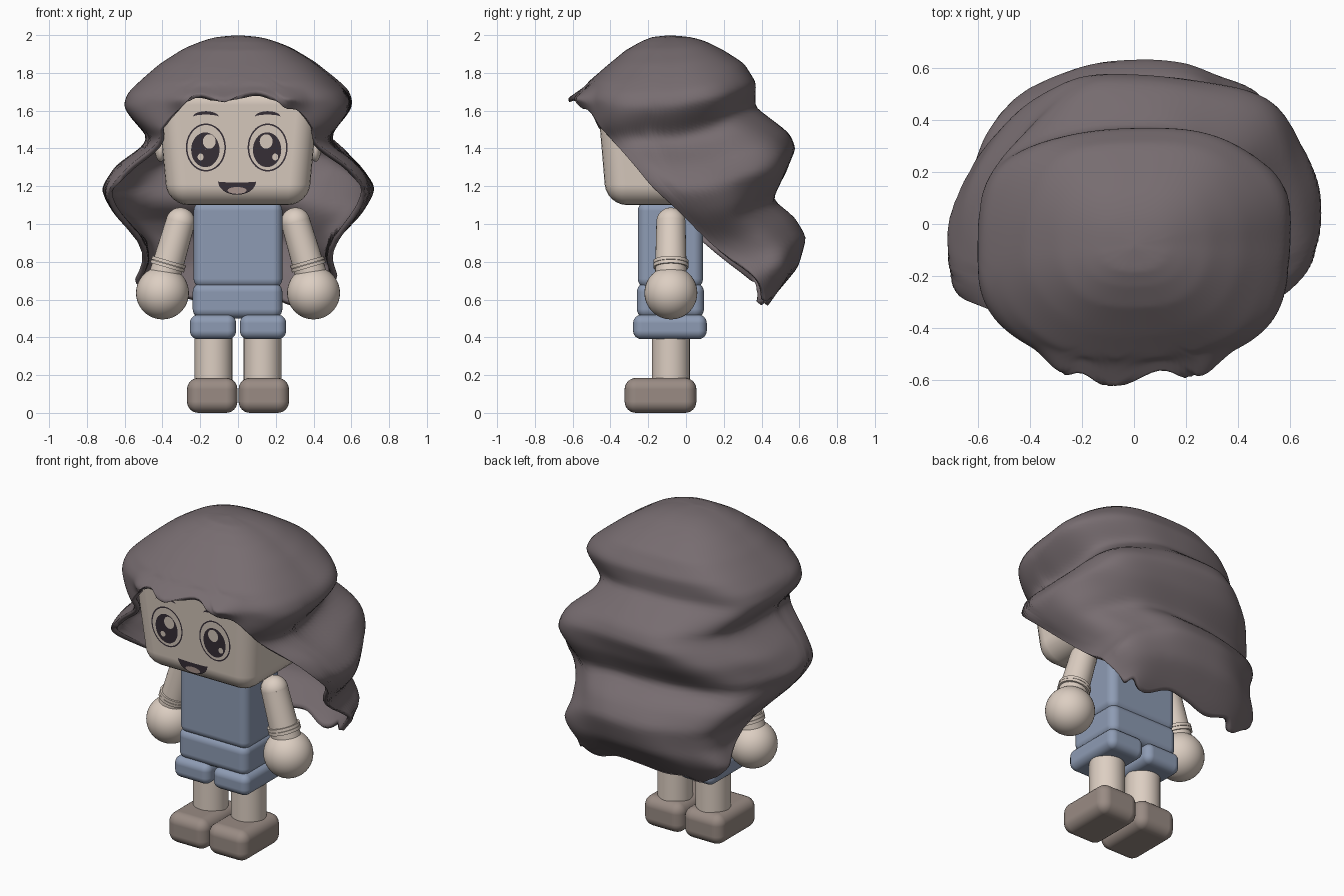
import bpy, bmesh
from math import sin, cos, pi, radians, exp
from mathutils import Vector, Matrix

cube = bpy.data.objects.get("Cube")
if cube:
    bpy.data.objects.remove(cube)


def material(name, rgb):
    m = bpy.data.materials.new(name)
    m.use_nodes = True
    m.diffuse_color = (*rgb, 1)
    m.node_tree.nodes["Principled BSDF"].inputs["Base Color"].default_value = (*rgb, 1)
    return m


SKIN = material("skin", (0.72, 0.62, 0.54))
HAIR = material("hair_brown", (0.185, 0.152, 0.163))
BLUE = material("denim_blue", (0.27, 0.33, 0.455))
SHOE = material("shoe_brown", (0.32, 0.26, 0.23))
DARK = material("dark_ink", (0.04, 0.03, 0.04))
TONGUE = material("tongue", (0.42, 0.32, 0.29))


def finish(name, bm, mat):
    mesh = bpy.data.meshes.new(name)
    bm.to_mesh(mesh)
    bm.free()
    mesh.materials.append(mat)
    mesh.shade_smooth()
    ob = bpy.data.objects.new(name, mesh)
    bpy.context.collection.objects.link(ob)
    return ob


def rounded_box(name, lo, hi, bevel, mat, taper=None):
    bm = bmesh.new()
    bmesh.ops.create_cube(bm, size=1)
    lo, hi = Vector(lo), Vector(hi)
    mid = (lo + hi) / 2
    for v in bm.verts:
        v.co = mid + v.co * (hi - lo)
        if taper:
            s = taper(v.co.z)
            v.co.x, v.co.y = mid.x + (v.co.x - mid.x) * s, mid.y + (v.co.y - mid.y) * s
    ob = finish(name, bm, mat)
    mod = ob.modifiers.new("round", "BEVEL")
    mod.width, mod.segments, mod.harden_normals = bevel, 6, True
    mod.limit_method = "NONE"


def ball(name, centre, size, mat):
    bm = bmesh.new()
    bmesh.ops.create_uvsphere(bm, u_segments=40, v_segments=24, radius=1)
    bmesh.ops.transform(bm, verts=bm.verts,
                        matrix=Matrix.Translation(centre) @ Matrix.Diagonal((*size, 1)))
    finish(name, bm, mat)


def rod(name, a, b, r1, r2, mat):
    a, b = Vector(a), Vector(b)
    bm = bmesh.new()
    bmesh.ops.create_cone(bm, cap_ends=True, segments=32, radius1=r1, radius2=r2,
                          depth=(b - a).length)
    turn = (b - a).to_track_quat("Z", "Y").to_matrix().to_4x4()
    bmesh.ops.transform(bm, verts=bm.verts, matrix=Matrix.Translation((a + b) / 2) @ turn)
    finish(name, bm, mat).data.set_sharp_from_angle(angle=0.7)


# Body and limbs
MID = -0.08
rounded_box("torso", (-0.235, -0.255, 0.66), (0.235, 0.09, 1.12), 0.05, BLUE)
rounded_box("shorts", (-0.24, -0.26, 0.5), (0.235, 0.095, 0.69), 0.05, BLUE)
for side, s in (("left", 1), ("right", -1)):
    def span(a, b):
        return min(s * a, s * b), max(s * a, s * b)
    x0, x1 = span(0.01, 0.255)
    rounded_box(side + "_shorts_cuff", (x0, -0.28, 0.39), (x1, 0.11, 0.52), 0.045, BLUE)
    x0, x1 = span(0.003, 0.27)
    rounded_box(side + "_shoe", (x0, -0.325, 0), (x1, 0.055, 0.185), 0.06, SHOE)
    rod(side + "_leg", (s * 0.13, MID, 0.15), (s * 0.13, MID, 0.42), 0.1, 0.1, SKIN)
    shoulder, wrist = Vector((s * 0.305, MID, 1.01)), Vector((s * 0.39, MID, 0.72))
    ball(side + "_shoulder", shoulder, (0.077, 0.077, 0.077), SKIN)
    rod(side + "_arm", wrist, shoulder, 0.084, 0.077, SKIN)
    down = (wrist - shoulder).normalized()
    for k in (0.222, 0.242):
        c = shoulder + down * k
        rod(side + "_bracelet", c - down * 0.009, c + down * 0.009, 0.093, 0.093, SKIN)
    ball(side + "_hand", (s * 0.4, MID, 0.635), (0.14, 0.14, 0.14), SKIN)
    ball(side + "_ear", (s * 0.41, -0.12, 1.4), (0.03, 0.06, 0.07), SKIN)


# Head, tapering to the chin
def head_scale(z):
    return 1 + 0.23 * (z - 1.5)


rounded_box("head", (-0.41, -0.455, 1.1), (0.41, 0.275, 1.74), 0.11, SKIN, head_scale)


# Painted face: thin plates that follow the tilted front of the head
def on_face(x, z, lift):
    return (x, -0.09 - 0.365 * head_scale(z) - lift, z)


def strip(name, outer, inner, lift, mat):
    bm = bmesh.new()
    rows = [[bm.verts.new(on_face(x, z, lift)) for x, z in line] for line in (outer, inner)]
    for i in range(len(outer) - 1):
        bm.faces.new((rows[0][i], rows[0][i + 1], rows[1][i + 1], rows[1][i]))
    bmesh.ops.remove_doubles(bm, verts=bm.verts, dist=1e-5)
    for f in bm.faces:
        f.normal_update()
        if f.normal.y > 0:
            f.normal_flip()
    finish(name, bm, mat)


def oval(cx, cz, rx, rz, a=0, b=2 * pi, n=40):
    return [(cx + rx * cos(a + (b - a) * i / n), cz + rz * sin(a + (b - a) * i / n))
            for i in range(n + 1)]


def disc(name, cx, cz, rx, rz, lift, mat):
    strip(name, oval(cx, cz, rx, rz), oval(cx, cz, rx * 0.01, rz * 0.01), lift, mat)


for side, x, big, small in (("left", 0.157, -0.008, 0.04), ("right", -0.17, 0.018, -0.028)):
    strip(side + "_eye_outline", oval(x, 1.405, 0.106, 0.127),
          oval(x, 1.405, 0.098, 0.119), 0.003, DARK)
    disc(side + "_iris", x - 0.003, 1.393, 0.075, 0.092, 0.003, DARK)
    disc(side + "_glint", x + big, 1.437, 0.034, 0.038, 0.006, SKIN)
    disc(side + "_small_glint", x + small, 1.355, 0.016, 0.018, 0.006, SKIN)
    strip(side + "_brow", oval(x, 1.567, 0.068, 0.03, 0, pi),
          oval(x, 1.567, 0.068, 0.012, 0, pi), 0.003, DARK)
strip("mouth", oval(-0.005, 1.225, 0.1, 0.07, pi, 2 * pi),
      oval(-0.005, 1.225, 0.1, 0.005, pi, 2 * pi), 0.003, DARK)
disc("tongue", -0.005, 1.178, 0.05, 0.018, 0.006, TONGUE)


# Hair: rings whose width, back and front follow wavy profiles
def pick(table, t):
    for (a, va), (b, vb) in zip(table, table[1:]):
        if (t - a) * (t - b) <= 0:
            return va + (vb - va) * (t - a) / (b - a)
    return table[-1][1]


WIDTH = [(2, 0), (1.99, .12), (1.965, .2), (1.93, .285), (1.85, .41), (1.76, .515), (1.69, .59),
         (1.62, .615), (1.56, .575), (1.46, .48), (1.41, .505), (1.31, .64), (1.18, .72),
         (1.04, .65), (.9, .52), (.8, .5), (.7, .55), (.55, .45)]
BACK = [(2, -.08), (1.99, .03), (1.965, .11), (1.92, .2), (1.85, .31), (1.75, .37),
        (1.62, .36), (1.55, .45), (1.48, .54), (1.4, .58), (1.27, .54), (1.13, .46),
        (1.04, .57), (.93, .63), (.77, .59), (.62, .47), (.55, .4)]
FRONT = [(2, -.08), (1.99, -.18), (1.965, -.24), (1.92, -.32), (1.83, -.43), (1.75, -.52),
         (1.66, -.57), (1.5, -.55), (1.2, -.45), (.9, -.25), (.55, 0)]
CENTRE = [(2, -.08), (1.5, -.08), (1.2, -.02), (1, .1), (.75, .28), (.55, .34)]
SQUARE = [(2, .82), (1.75, .82), (1.62, .86), (1.5, .7), (1.3, .8), (1, .85), (.5, .85)]
HEM = [(0, 1.68), (18, 1.66), (28, 1.6), (40, 1.52), (48, 1.48), (58, 1.38), (68, 1.25),
       (80, 1.06), (86, .88), (93, .74), (110, .6), (140, .57), (180, .6)]
COLS, ROWS = 160, 70
bm = bmesh.new()
grid = []
for i in range(ROWS + 1):
    row = []
    for j in range(COLS):
        deg = 360 * j / COLS
        th = radians(deg)
        sx, cx = sin(th), cos(th)
        hem = pick(HEM, min(deg, 360 - deg))
        if cx > 0.9:      # scalloped fringe
            hem += 0.08 * (abs(sin(th * 7 + 0.6)) - 0.6)
        elif cx < 0:      # ragged ends
            hem += 0.02 * sin(9 * th)
        z = 2 - (2 - hem) * (i / ROWS) ** 1.4
        mid = pick(CENTRE, z)
        # creases slope down from the back towards the left side
        slant = 0.15 * min(1, (2 - z) / 0.4) if sx > 0 else 0
        if cx > 0:
            reach, wide, power = mid - pick(FRONT, z), pick(WIDTH, z), pick(SQUARE, z)
        else:
            reach = max(0, pick(BACK, z + slant * (1 + cx)) - mid)
            wide = pick(WIDTH, max(.56, z + slant * cx))
            power = 0.76 if z > 1.6 else 0.76 - 0.06 * min(1, (1.6 - z) * 5)
        x = wide * abs(sx) ** power * (1 if sx > 0 else -1)
        y = mid - reach * abs(cx) ** power * (1 if cx > 0 else -1)
        if i == 0:
            x, y = 0, mid
        # soft locks, a flipped fringe, and a right lock that swings forward
        wave = 1 + 0.018 * sin(6 * th + 9 * z) * min(1, (2 - z) * 2)
        y -= 0.06 * min(1, max(0, cx - 0.82) * 10) * max(0, 1 - abs(z - 1.66) / 0.07)
        y -= 0.11 * max(0, -sx) * exp(-((z - 1.15) / 0.2) ** 2)
        row.append(bm.verts.new((x * wave, mid + (y - mid) * wave, z)))
    grid.append(row)
for i in range(ROWS):
    for j in range(COLS):
        k = (j + 1) % COLS
        bm.faces.new((grid[i][j], grid[i + 1][j], grid[i + 1][k], grid[i][k]))
bmesh.ops.remove_doubles(bm, verts=bm.verts, dist=1e-4)
hair = finish("hair", bm, HAIR)
soften = hair.modifiers.new("soften", "SMOOTH")
soften.factor, soften.iterations = 0.5, 5
shell = hair.modifiers.new("shell", "SOLIDIFY")
shell.thickness, shell.offset = 0.03, -1
